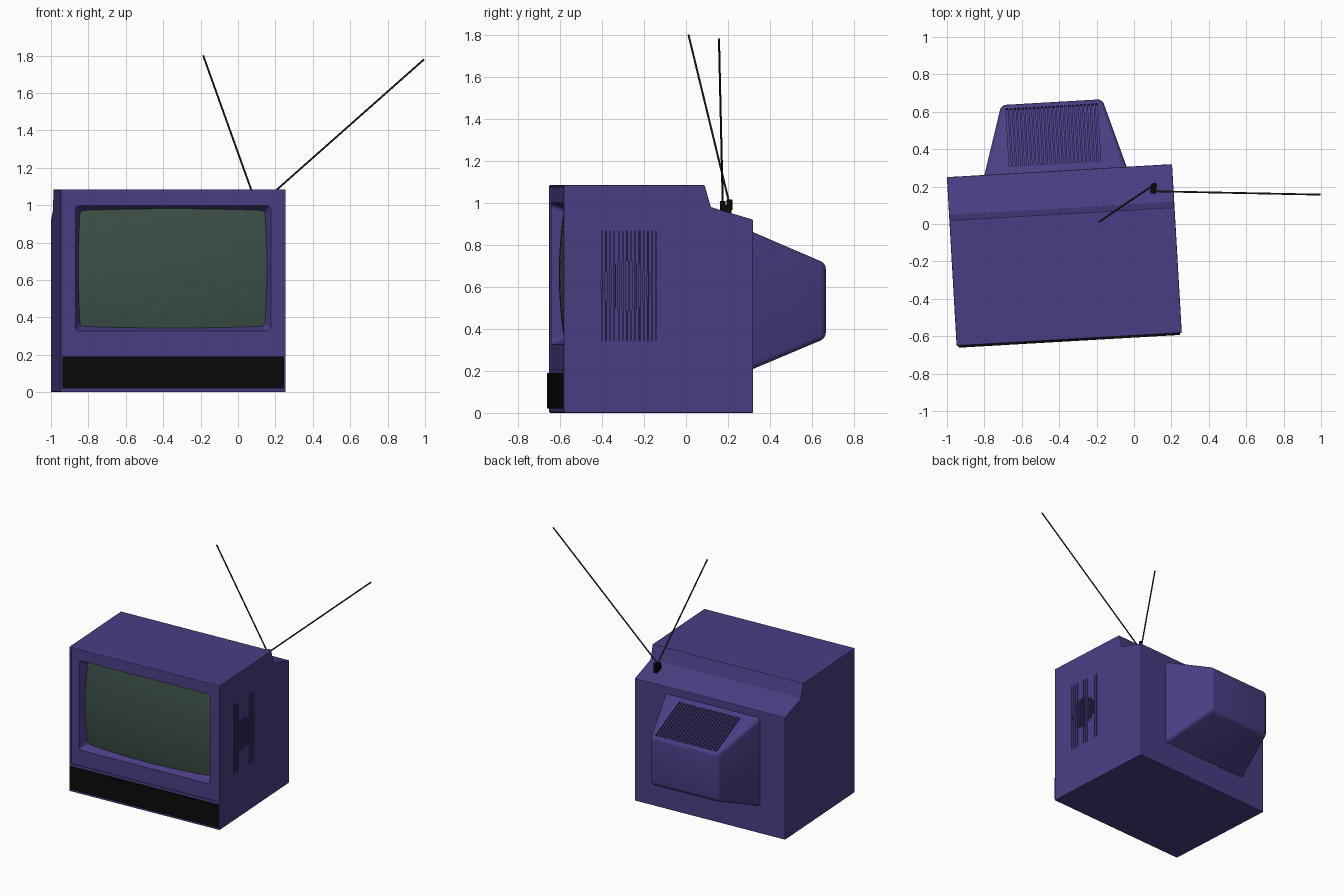
import bpy, bmesh, math
from mathutils import Matrix, Vector

if "Cube" in bpy.data.objects:
    bpy.data.objects.remove(bpy.data.objects["Cube"])

# Set is modelled square-on, then turned and moved into place
PLACE = Matrix.Translation((-0.3725, -0.166, 0)) @ Matrix.Rotation(math.radians(3.3), 4, 'Z')


def material(name, rgb):
    m = bpy.data.materials.new(name)
    m.diffuse_color = (*rgb, 1)
    m.use_nodes = True
    m.node_tree.nodes["Principled BSDF"].inputs["Base Color"].default_value = m.diffuse_color
    return m


PURPLE = material("purple_plastic", (0.068, 0.048, 0.23))
BLACK = material("black_plastic", (0.003, 0.003, 0.003))
GLASS = material("screen_glass", (0.045, 0.078, 0.063))
METAL = material("dark_metal", (0.03, 0.03, 0.03))


def make(name, bm, mat=None):
    bmesh.ops.recalc_face_normals(bm, faces=bm.faces)
    me = bpy.data.meshes.new(name)
    bm.to_mesh(me)
    bm.free()
    ob = bpy.data.objects.new(name, me)
    bpy.context.collection.objects.link(ob)
    if mat:
        me.materials.append(mat)
    return ob


def add_box(bm, centre, size, rot_x=0.0):
    m = Matrix.Translation(centre) @ Matrix.Rotation(rot_x, 4, 'X') @ Matrix.Diagonal((*size, 1))
    bmesh.ops.create_cube(bm, size=1, matrix=m)


def frustum(rect_a, y_a, rect_b, y_b):
    """Solid between two (x0, x1, z0, z1) rectangles at two depths."""
    bm = bmesh.new()
    rings = []
    for (x0, x1, z0, z1), y in ((rect_a, y_a), (rect_b, y_b)):
        rings.append([bm.verts.new((x, y, z)) for x, z in ((x0, z0), (x1, z0), (x1, z1), (x0, z1))])
    a, b = rings
    bm.faces.new(a)
    bm.faces.new(b)
    for i in range(4):
        j = (i + 1) % 4
        bm.faces.new((a[i], a[j], b[j], b[i]))
    return bm


def bevel(bm, edges, width, segments):
    bmesh.ops.bevel(bm, geom=edges, offset=width, segments=segments, profile=0.5, affect='EDGES')


def select(ob):
    bpy.ops.object.select_all(action='DESELECT')
    ob.select_set(True)
    bpy.context.view_layer.objects.active = ob


def cut(ob, bm):
    cutter = make("cutter", bm)
    cutter.hide_render = True
    mod = ob.modifiers.new("cut", 'BOOLEAN')
    mod.operation = 'DIFFERENCE'
    mod.solver = 'EXACT'
    mod.object = cutter
    select(ob)
    bpy.ops.object.modifier_apply(modifier=mod.name)
    bpy.data.objects.remove(cutter)


def smooth(ob, angle=30):
    select(ob)
    bpy.ops.object.shade_smooth_by_angle(angle=math.radians(angle))


# Cabinet: side profile extruded across the width
bm = bmesh.new()
profile = [(-.452, 0), (.452, 0), (.452, .92), (.25, .98), (.22, 1.085), (-.452, 1.085)]
face = bm.faces.new([bm.verts.new((-.603, y, z)) for y, z in profile])
ext = bmesh.ops.extrude_face_region(bm, geom=[face])
bmesh.ops.translate(bm, vec=(1.206, 0, 0), verts=[v for v in ext['geom'] if isinstance(v, bmesh.types.BMVert)])
bevel(bm, bm.edges[:], 0.005, 2)
cabinet = make("cabinet", bm, PURPLE)

# Shallow front panel, then the tapered screen recess
bm = bmesh.new()
add_box(bm, (0, -.467, .64), (1.176, .04, .86))
cut(cabinet, bm)
bm = frustum((-.534, .534, .316, 1.009), -.472, (-.49, .49, .3575, .9675), -.372)
bevel(bm, [e for e in bm.edges if abs(e.verts[0].co.y - e.verts[1].co.y) > .05], 0.02, 3)
cut(cabinet, bm)

# Speaker slits on the right side: fine tall slits, wider ones inside a circle
slits = [-.27 + .26 * i / 13 for i in range(14)]
bm = bmesh.new()
for y in slits:
    add_box(bm, (.603, y, .605), (.024, .003, .52))
cut(cabinet, bm)
bm = bmesh.new()
for y in slits:
    h = .118 ** 2 - (y + .154) ** 2
    if h > 0:
        add_box(bm, (.603, y, .605), (.028, .009, 2 * math.sqrt(h)))
cut(cabinet, bm)

# Rear tube housing with sloping vent grooves
bm = frustum((-.404, .362, .20, .87), .445, (-.291, .25, .355, .712), .82)
bevel(bm, [e for e in bm.edges if max(v.co.y for v in e.verts) > .8], 0.025, 4)
housing = make("tube_housing", bm, PURPLE)
slope = -math.atan2(.158, .375)
bm = bmesh.new()
for i in range(24):
    add_box(bm, (-.262 + .48 * i / 23, .645, .786), (.010, .335, .04), slope)
cut(housing, bm)
smooth(housing)

# Bulging screen glass, its rim buried in the recess walls
bm = bmesh.new()
N = 20
grid = []
for j in range(N + 1):
    row = []
    for i in range(N + 1):
        s, t = 2 * i / N - 1, 2 * j / N - 1
        depth = .075 - .055 * (1 - (s * s + t * t) / 2)
        row.append(bm.verts.new((s * .515, -.452 + depth, .6625 + t * .328)))
    grid.append(row)
for j in range(N):
    for i in range(N):
        bm.faces.new((grid[j][i], grid[j][i + 1], grid[j + 1][i + 1], grid[j + 1][i]))
screen = make("screen", bm, GLASS)
smooth(screen)

# Black control strip
bm = bmesh.new()
add_box(bm, (0, -.447, .105), (1.188, .03, .17))
strip = make("control_strip", bm, BLACK)

for ob in (cabinet, housing, screen, strip):
    ob.data.transform(PLACE)


# Antenna
def rod(bm, start, end, r, sides=10):
    a, b = Vector(start), Vector(end)
    m = Matrix.Translation((a + b) / 2) @ (b - a).to_track_quat('Z', 'Y').to_matrix().to_4x4()
    bmesh.ops.create_cone(bm, cap_ends=True, segments=sides, radius1=r, radius2=r,
                          depth=(b - a).length, matrix=m)


bm = bmesh.new()
add_box(bm, (.105, .19, .967), (.03, .055, .045))
rod(bm, (.10, .175, .965), (.10, .175, 1.01), .014)
rod(bm, (.11, .207, .965), (.11, .207, 1.015), .014)
make("antenna_base", bm, BLACK)

for name, start, end in (("antenna_left", (.102, .207, .995), (-.186, .012, 1.80)),
                         ("antenna_right", (.108, .175, .995), (.995, .157, 1.78))):
    bm = bmesh.new()
    rod(bm, start, end, .005)
    smooth(make(name, bm, METAL))
